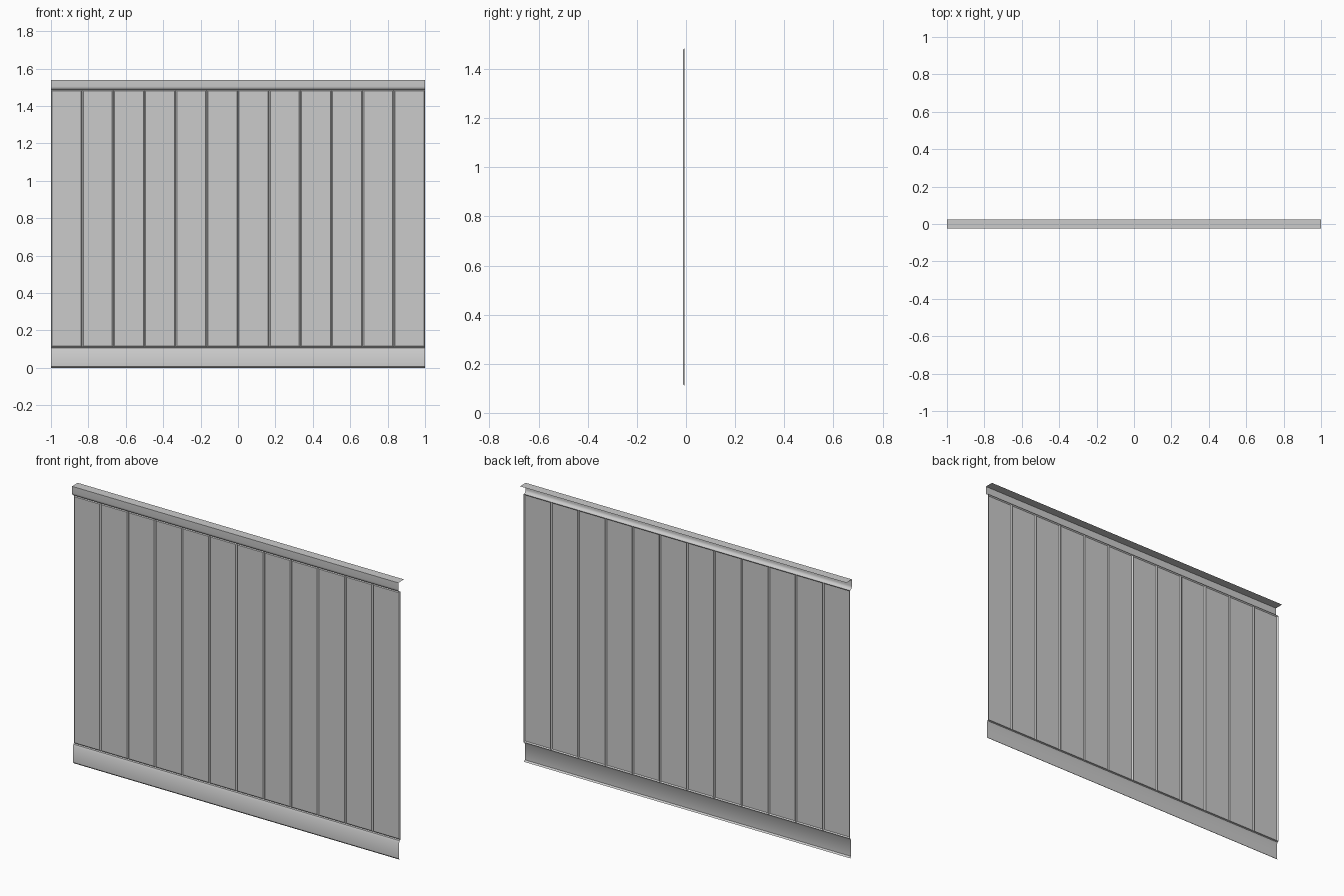
import bpy, bmesh, math

if "Cube" in bpy.data.objects:
    bpy.data.objects.remove(bpy.data.objects["Cube"])

HALF = 1.0
PLANKS = 12
Y_FACE, Y_BACK = -0.012, -0.006
Z_LOW, Z_HIGH = 0.11, 1.485


def finish(name, bm, smooth=False):
    mesh = bpy.data.meshes.new(name)
    bm.to_mesh(mesh)
    bm.free()
    obj = bpy.data.objects.new(name, mesh)
    bpy.context.collection.objects.link(obj)
    if smooth:
        bpy.ops.object.select_all(action='DESELECT')
        obj.select_set(True)
        bpy.context.view_layer.objects.active = obj
        bpy.ops.object.shade_smooth_by_angle(angle=math.radians(35))
    return obj


def moulding(name, profile):
    """Sweep an open (y, z) profile, listed bottom to top, along the wall."""
    bm = bmesh.new()
    left = [bm.verts.new((-HALF, y, z)) for y, z in profile]
    right = [bm.verts.new((HALF, y, z)) for y, z in profile]
    for i in range(len(profile) - 1):
        bm.faces.new((left[i], right[i], right[i + 1], left[i + 1]))
    return finish(name, bm, smooth=True)


def plank(name, x0, x1, bevel=0.006):
    """Open-backed board with a chamfer on all four edges."""
    def ring(inset, y):
        return [bm.verts.new((x, y, z)) for x, z in (
            (x0 + inset, Z_LOW + inset), (x1 - inset, Z_LOW + inset),
            (x1 - inset, Z_HIGH - inset), (x0 + inset, Z_HIGH - inset))]
    bm = bmesh.new()
    outer, inner = ring(0, Y_BACK), ring(bevel, Y_FACE)
    bm.faces.new(inner)
    for i in range(4):
        j = (i + 1) % 4
        bm.faces.new((outer[i], outer[j], inner[j], inner[i]))
    return finish(name, bm)


# Vertical boards with V grooves between them
width = 2 * HALF / PLANKS
for i in range(PLANKS):
    plank(f"board_{i + 1}", -HALF + i * width, -HALF + (i + 1) * width)

# Baseboard with chamfered foot and stepped top
moulding("baseboard", [(-0.010, 0), (-0.018, 0.008), (-0.018, 0.096),
                       (-0.014, 0.102), (-0.013, 0.107), (Y_BACK, Z_LOW)])

# Cap rail: rounded underside, upright nose and flat top shelf
r = 0.019
curve = [(Y_BACK - r * math.sin(a), 1.504 - r * math.cos(a))
         for a in (math.radians(15 * k) for k in range(7))]
moulding("cap_rail", curve + [(-0.025, 1.54), (0.025, 1.54)])
